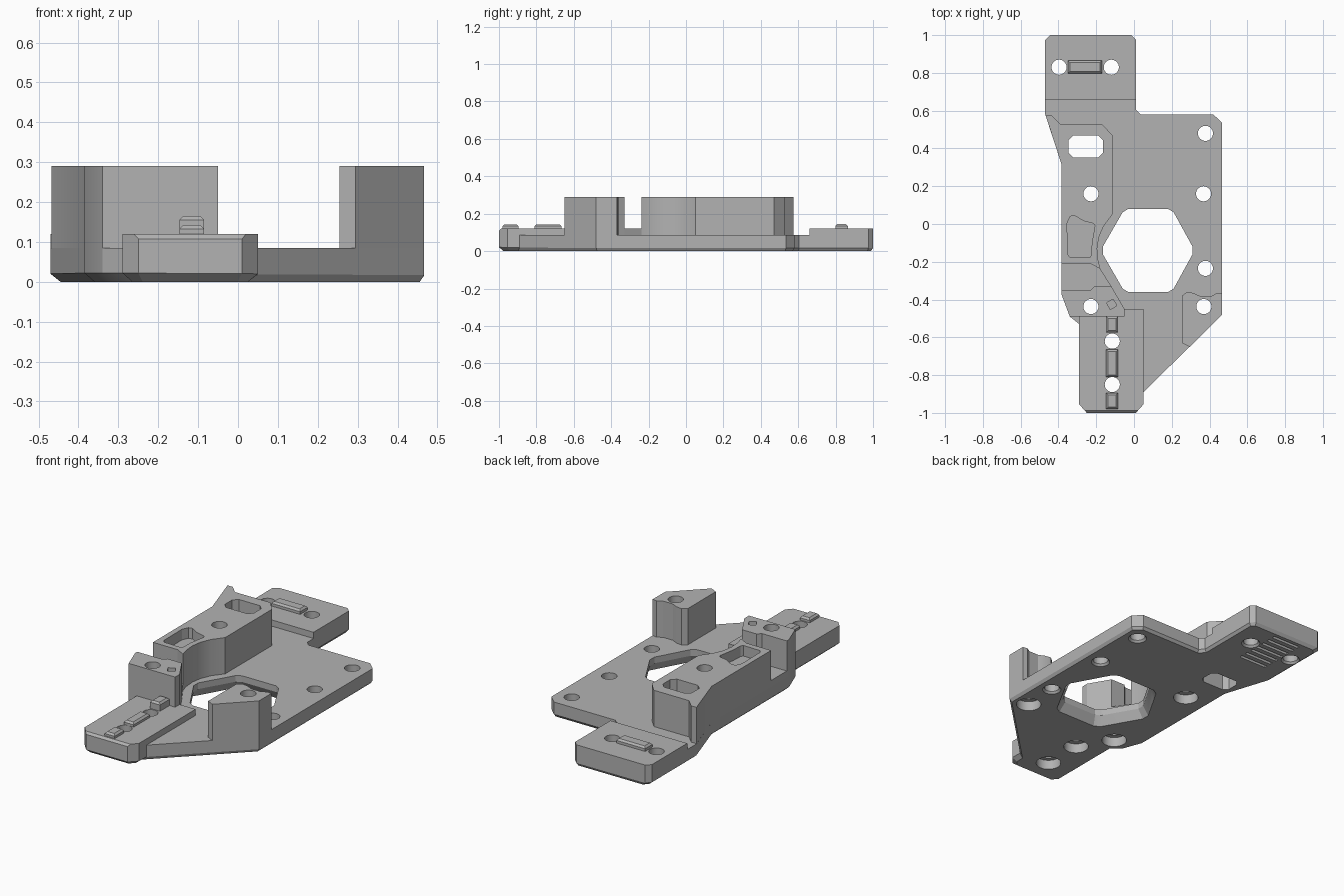
import bpy, bmesh, math
from mathutils import Vector, Matrix

cube = bpy.data.objects.get("Cube")
if cube:
    bpy.data.objects.remove(cube)

grey = bpy.data.materials.new("plain grey")
grey.use_nodes = True
colour = (0.45, 0.45, 0.45, 1)
grey.diffuse_color = colour
grey.node_tree.nodes["Principled BSDF"].inputs["Base Color"].default_value = colour

cutters = bpy.data.collections.new("cutters")
bpy.context.scene.collection.children.link(cutters)

PLATE, TAB, TOWER = 0.085, 0.12, 0.29


def prism(name, points, low, high, bottom_scale=1, cutter=False):
    """Extrude an outline upward, optionally flaring its lower end."""
    bm = bmesh.new()
    mid = sum((Vector(p) for p in points), Vector((0, 0))) / len(points)
    rings = []
    for z, s in ((low, bottom_scale), (high, 1)):
        rings.append([bm.verts.new((*(mid + (Vector(p) - mid) * s), z)) for p in points])
    bm.faces.new(rings[0])
    bm.faces.new(rings[1])
    for i in range(len(points)):
        j = (i + 1) % len(points)
        bm.faces.new((rings[0][i], rings[0][j], rings[1][j], rings[1][i]))
    bmesh.ops.recalc_face_normals(bm, faces=bm.faces)
    mesh = bpy.data.meshes.new(name)
    bm.to_mesh(mesh)
    bm.free()
    mesh.materials.append(grey)
    ob = bpy.data.objects.new(name, mesh)
    if cutter:
        ob.hide_render = True
        cutters.objects.link(ob)
    else:
        bpy.context.scene.collection.objects.link(ob)
    return ob


def circle(x, y, r, n=32):
    return [(x + r * math.cos(i * math.tau / n), y + r * math.sin(i * math.tau / n)) for i in range(n)]


def rect(x0, x1, y0, y1, c=0.0):
    """Rectangle with optional cut corners."""
    if not c:
        return [(x0, y0), (x1, y0), (x1, y1), (x0, y1)]
    return [(x0 + c, y0), (x1 - c, y0), (x1, y0 + c), (x1, y1 - c),
            (x1 - c, y1), (x0 + c, y1), (x0, y1 - c), (x0, y0 + c)]


def bevel_edges(ob, width, weight):
    """Chamfer edges by a weight rule on their midpoint."""
    bm = bmesh.new()
    bm.from_mesh(ob.data)
    layer = bm.edges.layers.float.new("bevel_weight_edge")
    for e in bm.edges:
        a, b = e.verts
        if abs(a.co.z - b.co.z) < 1e-5:
            e[layer] = weight((a.co + b.co) / 2)
    bm.to_mesh(ob.data)
    bm.free()
    mod = ob.modifiers.new("chamfer", "BEVEL")
    mod.width, mod.segments, mod.limit_method = width, 1, "WEIGHT"


# Base plate with chamfered underside
plate = prism("base_plate", [
    (-0.47, 0.975), (-0.445, 1), (-0.015, 1), (0.01, 0.975), (0.01, 0.605), (0.035, 0.58),
    (0.42, 0.58), (0.467, 0.535), (0.467, -0.48), (0.05, -0.89), (0.05, -0.955), (0.01, -1),
    (-0.25, -1), (-0.29, -0.955), (-0.29, -0.53), (-0.34, -0.49), (-0.385, -0.37),
    (-0.385, 0.32), (-0.47, 0.58)], 0, PLATE)
bevel_edges(plate, 0.025, lambda m: 0 if m.z > 0.01 else (1 if m.x < -0.28 or m.y < -0.9 else 0.45))

# Raised tabs at back and front
back_tab = prism("back_tab", [(-0.47, 0.66), (0.01, 0.66), (0.01, 0.975), (-0.015, 1),
                              (-0.445, 1), (-0.47, 0.975)], PLATE, TAB)
front_tab = prism("front_tab", [
    (-0.25, -1), (0.01, -1), (0.05, -0.955), (0.05, -0.45), (-0.05, -0.45), (-0.05, -0.49),
    (-0.29, -0.49), (-0.29, -0.955)], PLATE, TAB)
bevel_edges(front_tab, 0.012, lambda m: 1 if m.z > 0.1 and m.y < -0.99 else 0)

# Long tower beside the opening, with a curved inner wall
arc = [(-0.178, -0.238), (-0.19, -0.19), (-0.195, -0.13), (-0.186, -0.07), (-0.16, -0.01), (-0.115, 0.05)]
long_tower = prism("long_tower", [(-0.385, -0.21), (-0.23, -0.21)] + arc + [
    (-0.115, 0.47), (-0.17, 0.53), (-0.39, 0.53), (-0.435, 0.575), (-0.468, 0.575),
    (-0.385, 0.32)], PLATE, TOWER)

# Low floor between the towers, then the two short towers
floor = prism("gap_floor", [(-0.385, -0.35), (-0.23, -0.35), (-0.21, -0.33), (-0.12, -0.33),
                            arc[0], (-0.23, -0.21), (-0.385, -0.21)], PLATE, TAB)
front_tower = prism("front_tower", [
    (-0.34, -0.49), (-0.05, -0.49), (-0.05, -0.45), (-0.12, -0.33), (-0.21, -0.33),
    (-0.23, -0.35), (-0.385, -0.35), (-0.385, -0.37)], PLATE, TOWER)
corner_tower = prism("corner_tower", [
    (0.295, -0.65), (0.467, -0.48), (0.467, -0.37), (0.44, -0.365), (0.41, -0.382),
    (0.35, -0.382), (0.315, -0.365), (0.28, -0.36), (0.255, -0.38), (0.255, -0.63)], PLATE, TOWER)

# Alignment ridges on the tabs
ridges = [
    prism("back_ridge", rect(-0.35, -0.17, 0.798, 0.865), TAB, 0.145),
    prism("front_ridge", rect(-0.147, -0.085, -0.98, -0.895), TAB, 0.143),
    prism("middle_ridge", rect(-0.147, -0.085, -0.81, -0.665), TAB, 0.143),
    prism("inner_ridge", rect(-0.147, -0.085, -0.575, -0.49), TAB, 0.165)]
for r in ridges:
    bevel_edges(r, 0.01, lambda m: 1 if m.z > 0.13 else 0)

# Hexagonal opening, flared below
hexagon = [(-0.03, 0.08), (0.18, 0.08), (0.21, 0.062), (0.31, -0.12), (0.31, -0.16),
           (0.21, -0.342), (0.18, -0.36), (-0.03, -0.36), (-0.06, -0.342), (-0.165, -0.16),
           (-0.165, -0.12), (-0.06, 0.062)]
prism("hex_cut", hexagon, -0.1, 0.4, cutter=True)
prism("hex_flare_cut", hexagon, -0.005, 0.05, 1.15, cutter=True)

# Screw holes: wide ones are counterbored from below
wide = [(-0.115, -0.85), (-0.115, -0.62), (-0.228, -0.437), (-0.228, 0.16), (0.37, -0.437)]
plain = [(-0.397, 0.83), (-0.12, 0.83), (0.378, 0.48), (0.368, 0.16), (0.378, -0.235)]
for x, y in wide + plain:
    prism("hole_cut", circle(x, y, 0.04), -0.1, 0.4, cutter=True)
for x, y in wide:
    prism("bore_cut", circle(x, y, 0.066), -0.1, 0.055, cutter=True)
for x, y in plain:
    prism("hole_flare_cut", circle(x, y, 0.038), -0.005, 0.014, 1.4, cutter=True)

# Through slot, shaped pocket and small square socket in the towers
prism("slot_cut", rect(-0.347, -0.165, 0.352, 0.468, 0.025), -0.1, 0.4, cutter=True)
prism("pocket_cut", [
    (-0.34, -0.175), (-0.235, -0.178), (-0.226, -0.165), (-0.223, -0.1), (-0.207, -0.01),
    (-0.215, 0.003), (-0.265, 0.015), (-0.315, 0.045), (-0.338, 0.04), (-0.354, 0.005),
    (-0.352, -0.16)], 0.23, 0.4, cutter=True)
turn = Matrix.Rotation(math.radians(30), 2)
prism("socket_cut", [tuple(turn @ Vector(p) + Vector((-0.118, -0.425)))
                     for p in rect(-0.02, 0.02, -0.02, 0.02)], 0.22, 0.4, cutter=True)

# Grooves under the back tab
for i in range(7):
    y = 0.68 + i * 0.045
    prism("groove_cut", rect(-0.345, -0.17, y, y + 0.018), -0.1, 0.015, cutter=True)

# Cut every part, bake the result and shade it
parts = [plate, back_tab, front_tab, long_tower, floor, front_tower, corner_tower]
for ob in parts:
    mod = ob.modifiers.new("cuts", "BOOLEAN")
    mod.operation, mod.solver = "DIFFERENCE", "EXACT"
    mod.operand_type, mod.collection = "COLLECTION", cutters
bpy.context.view_layer.update()
graph = bpy.context.evaluated_depsgraph_get()
baked = {ob: bpy.data.meshes.new_from_object(ob.evaluated_get(graph)) for ob in parts + ridges}
for ob, mesh in baked.items():
    ob.modifiers.clear()
    ob.data = mesh
    mesh.name = ob.name
for ob in list(cutters.objects):
    bpy.data.objects.remove(ob)
bpy.data.collections.remove(cutters)

bpy.ops.object.select_all(action="DESELECT")
for ob in parts:
    ob.select_set(True)
bpy.context.view_layer.objects.active = plate
bpy.ops.object.shade_smooth_by_angle(angle=math.radians(25))
